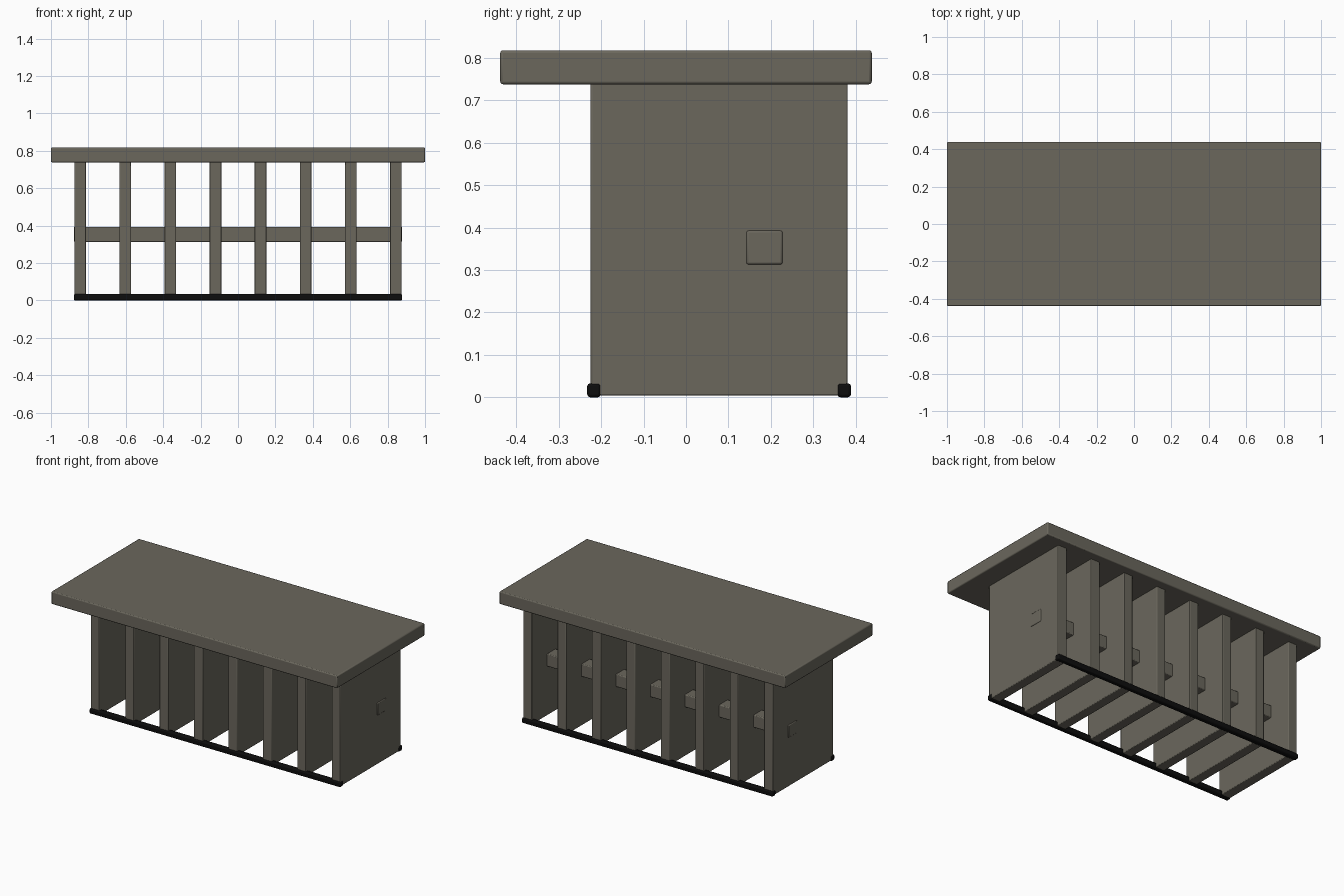
import bpy

cube = bpy.data.objects.get("Cube")
if cube:
    bpy.data.objects.remove(cube, do_unlink=True)


def material(name, colour):
    mat = bpy.data.materials.new(name)
    mat.use_nodes = True
    mat.diffuse_color = colour
    mat.node_tree.nodes["Principled BSDF"].inputs["Base Color"].default_value = colour
    return mat


def box(name, low, high, mat, bevel, segments=2):
    """Rounded box between two opposite corners."""
    centre = [(a + b) / 2 for a, b in zip(low, high)]
    bpy.ops.mesh.primitive_cube_add(size=1, location=centre)
    obj = bpy.context.object
    obj.name = name
    obj.scale = [b - a for a, b in zip(low, high)]
    bpy.ops.object.transform_apply(location=False, rotation=False, scale=True)
    obj.data.materials.append(mat)
    mod = obj.modifiers.new("Rounded edges", "BEVEL")
    mod.width = bevel
    mod.segments = segments
    bpy.ops.object.shade_smooth_by_angle()
    return obj


stone = material("grey brown", (0.145, 0.135, 0.108, 1))
black = material("black", (0.004, 0.004, 0.004, 1))

PANELS = 8
OUTER = 0.843      # centre of the end panels
HALF = 0.031       # half a panel's thickness
END = 0.878        # half length of the rails and the beam

# Table top
box("table_top", (-1, -0.438, 0.738), (1, 0.438, 0.818), stone, 0.006)

# Upright panels
for i in range(PANELS):
    x = -OUTER + 2 * OUTER * i / (PANELS - 1)
    box(f"panel_{i + 1}", (x - HALF, -0.225, 0.004), (x + HALF, 0.381, 0.742), stone, 0.004)

# Beam running through the panels
box("cross_beam", (-END, 0.142, 0.313), (END, 0.228, 0.393), stone, 0.005)

# Foot rails along the bottom edges
box("front_foot_rail", (-END, -0.233, 0), (END, -0.201, 0.033), black, 0.007)
box("back_foot_rail", (-END, 0.357, 0), (END, 0.389, 0.033), black, 0.007)
